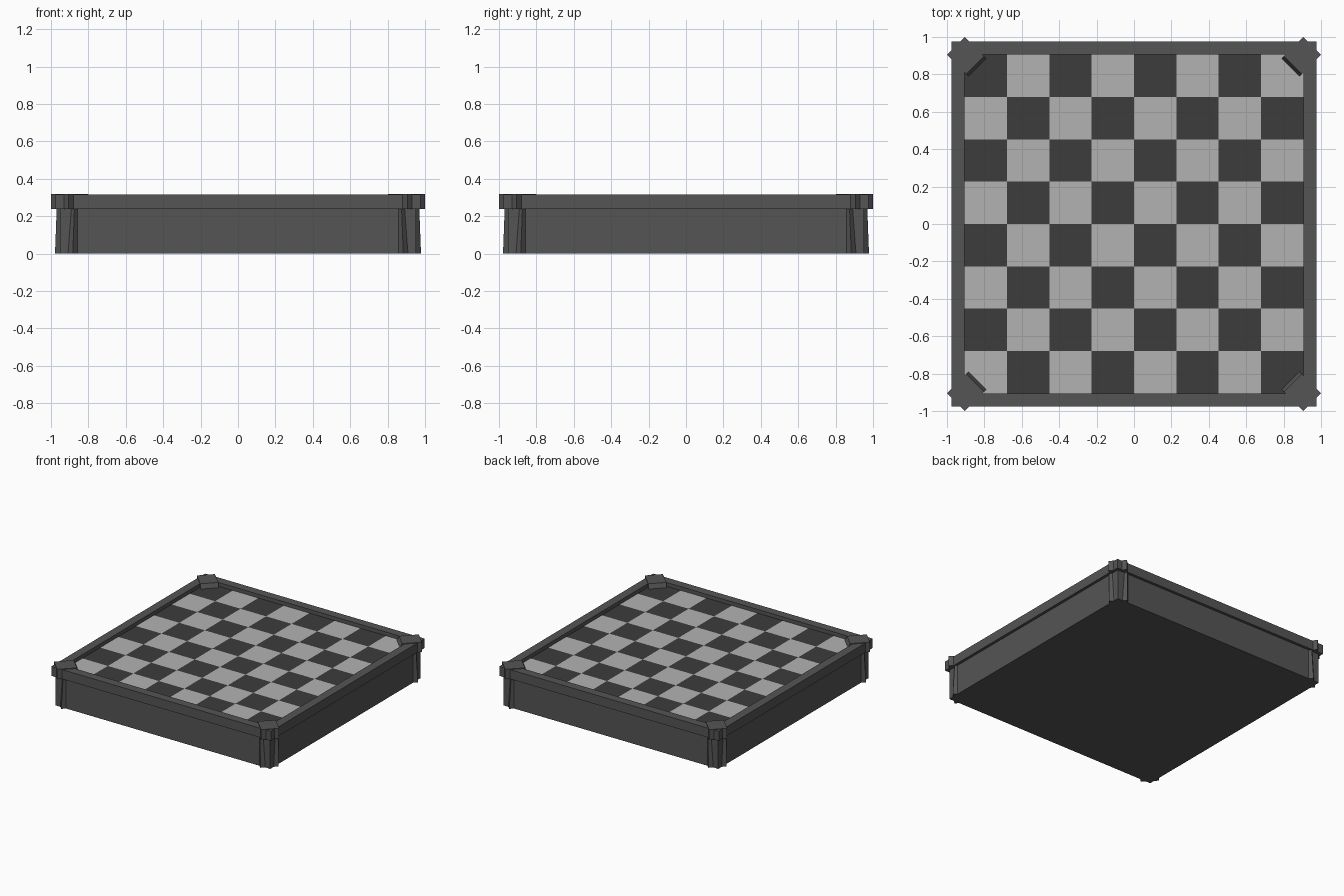
import bpy, bmesh, math
from mathutils import Matrix

if "Cube" in bpy.data.objects:
    bpy.data.objects.remove(bpy.data.objects["Cube"])

WALL, RIM_OUT, RIM_IN = 0.953, 0.975, 0.906
BASE_TOP, BOARD_Z, RIM_TOP, CAP_TOP = 0.24, 0.285, 0.315, 0.32
R2 = math.sqrt(2)


def material(name, v):
    m = bpy.data.materials.new(name)
    m.diffuse_color = (v, v, v, 1)
    m.use_nodes = True
    m.node_tree.nodes["Principled BSDF"].inputs["Base Color"].default_value = m.diffuse_color
    return m


frame_mat = material("dark_frame", 0.09)
light_mat = material("light_square", 0.45)
dark_mat = material("dark_square", 0.045)


def finish(name, bm, mats):
    bmesh.ops.recalc_face_normals(bm, faces=bm.faces)
    me = bpy.data.meshes.new(name)
    bm.to_mesh(me)
    bm.free()
    for m in mats:
        me.materials.append(m)
    ob = bpy.data.objects.new(name, me)
    bpy.context.collection.objects.link(ob)
    return ob


def square_loop(bm, r, z):
    return [bm.verts.new((sx * r, sy * r, z))
            for sx, sy in ((-1, -1), (1, -1), (1, 1), (-1, 1))]


def bridge(bm, a, b):
    for i in range(4):
        j = (i + 1) % 4
        bm.faces.new((a[i], a[j], b[j], b[i]))


# box body
bm = bmesh.new()
low, top = square_loop(bm, WALL, 0), square_loop(bm, WALL, BASE_TOP + 0.01)
bridge(bm, low, top)
bm.faces.new(low)
bm.faces.new(top)
finish("body", bm, [frame_mat])

# raised rim: rectangular section carried around the square
bm = bmesh.new()
loops = [square_loop(bm, r, z) for r, z in (
    (RIM_IN, BASE_TOP), (RIM_OUT, BASE_TOP), (RIM_OUT, RIM_TOP), (RIM_IN, RIM_TOP))]
for k in range(4):
    bridge(bm, loops[k], loops[(k + 1) % 4])
finish("rim", bm, [frame_mat])

# chequered playing surface
bm = bmesh.new()
bmesh.ops.create_grid(bm, x_segments=8, y_segments=8, size=RIM_IN,
                      matrix=Matrix.Translation((0, 0, BOARD_Z)))
step = RIM_IN / 4
for f in bm.faces:
    c = f.calc_center_median()
    i, j = int((c.x + RIM_IN) / step), int((c.y + RIM_IN) / step)
    f.material_index = (i + j) % 2
finish("playing_surface", bm, [light_mat, dark_mat])


def corner_blocks(name, profile, width):
    """Extrude a (radial distance, z) profile sideways, one per diagonal."""
    for k in range(4):
        bm = bmesh.new()
        sides = [[bm.verts.new((r, s * width / 2, z)) for r, z in profile]
                 for s in (-1, 1)]
        bm.faces.new(sides[0])
        bm.faces.new(sides[1])
        n = len(profile)
        for a in range(n):
            b = (a + 1) % n
            bm.faces.new((sides[0][a], sides[0][b], sides[1][b], sides[1][a]))
        bm.transform(Matrix.Rotation(math.radians(45 + 90 * k), 4, 'Z'))
        finish(f"{name}_{k + 1}", bm, [frame_mat])


# slightly flared corner posts, then caps with a sloped inner end
corner_blocks("corner_post", [(1.22, 0), (0.931 * R2, 0),
                              (0.922 * R2, BASE_TOP), (1.22, BASE_TOP)], 0.134)
corner_blocks("corner_cap", [(0.838 * R2, BASE_TOP), (0.9525 * R2, BASE_TOP),
                             (0.9525 * R2, CAP_TOP), (0.849 * R2, CAP_TOP),
                             (0.838 * R2, BOARD_Z)], 0.134)
